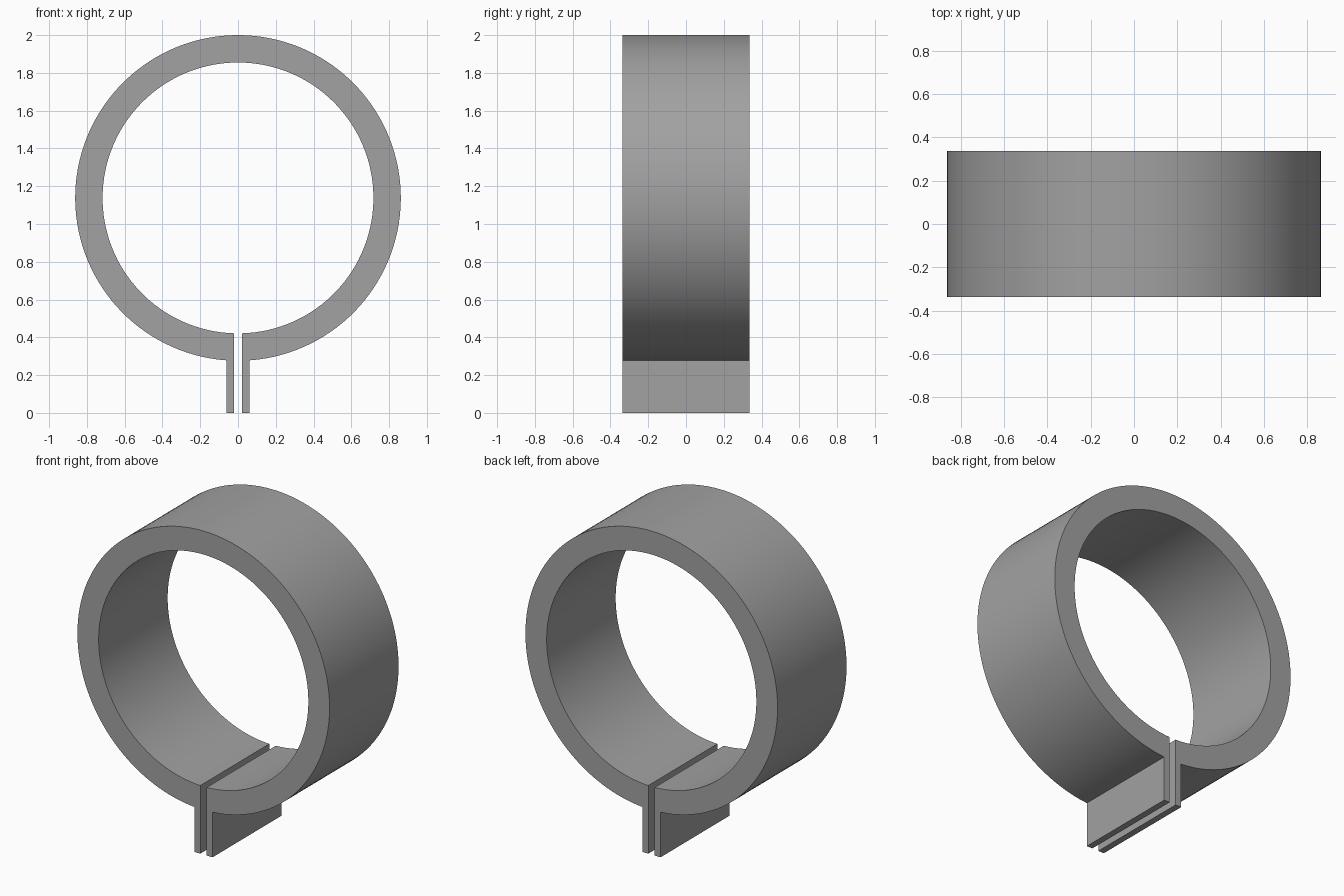
import bpy, bmesh, math

if "Cube" in bpy.data.objects:
    bpy.data.objects.remove(bpy.data.objects["Cube"])

OUTER, INNER, CENTRE_Z = 0.862, 0.717, 1.138
GAP, TAB, HALF_DEPTH = 0.022, 0.062, 0.337
SEGMENTS = 128

grey = bpy.data.materials.new("grey")
grey.diffuse_color = (0.36, 0.36, 0.36, 1)
grey.use_nodes = True
grey.node_tree.nodes["Principled BSDF"].inputs["Base Color"].default_value = grey.diffuse_color


def arc(radius, x_start):
    """Arc points from just right of the bottom, round the top, to just left."""
    a = math.asin(x_start / radius)
    pts = []
    for i in range(SEGMENTS + 1):
        t = a + (2 * math.pi - 2 * a) * i / SEGMENTS
        pts.append((radius * math.sin(t), CENTRE_Z - radius * math.cos(t)))
    return pts


# Split ring and its two clamp tabs as one closed profile
profile = arc(OUTER, TAB) + [(-TAB, 0), (-GAP, 0)]
profile += arc(INNER, GAP)[::-1] + [(GAP, 0), (TAB, 0)]

# Extrude the profile along the depth
bm = bmesh.new()
face = bm.faces.new([bm.verts.new((x, -HALF_DEPTH, z)) for x, z in profile])
result = bmesh.ops.extrude_face_region(bm, geom=[face], use_keep_orig=True)
moved = [g for g in result["geom"] if isinstance(g, bmesh.types.BMVert)]
bmesh.ops.translate(bm, vec=(0, 2 * HALF_DEPTH, 0), verts=moved)
bmesh.ops.recalc_face_normals(bm, faces=bm.faces)

mesh = bpy.data.meshes.new("split_ring_clamp")
bm.to_mesh(mesh)
bm.free()
mesh.materials.append(grey)
clamp = bpy.data.objects.new("split_ring_clamp", mesh)
bpy.context.collection.objects.link(clamp)

# Smooth round walls, sharp rims and tab edges
bpy.context.view_layer.objects.active = clamp
clamp.select_set(True)
bpy.ops.object.shade_smooth_by_angle(angle=math.radians(30))
